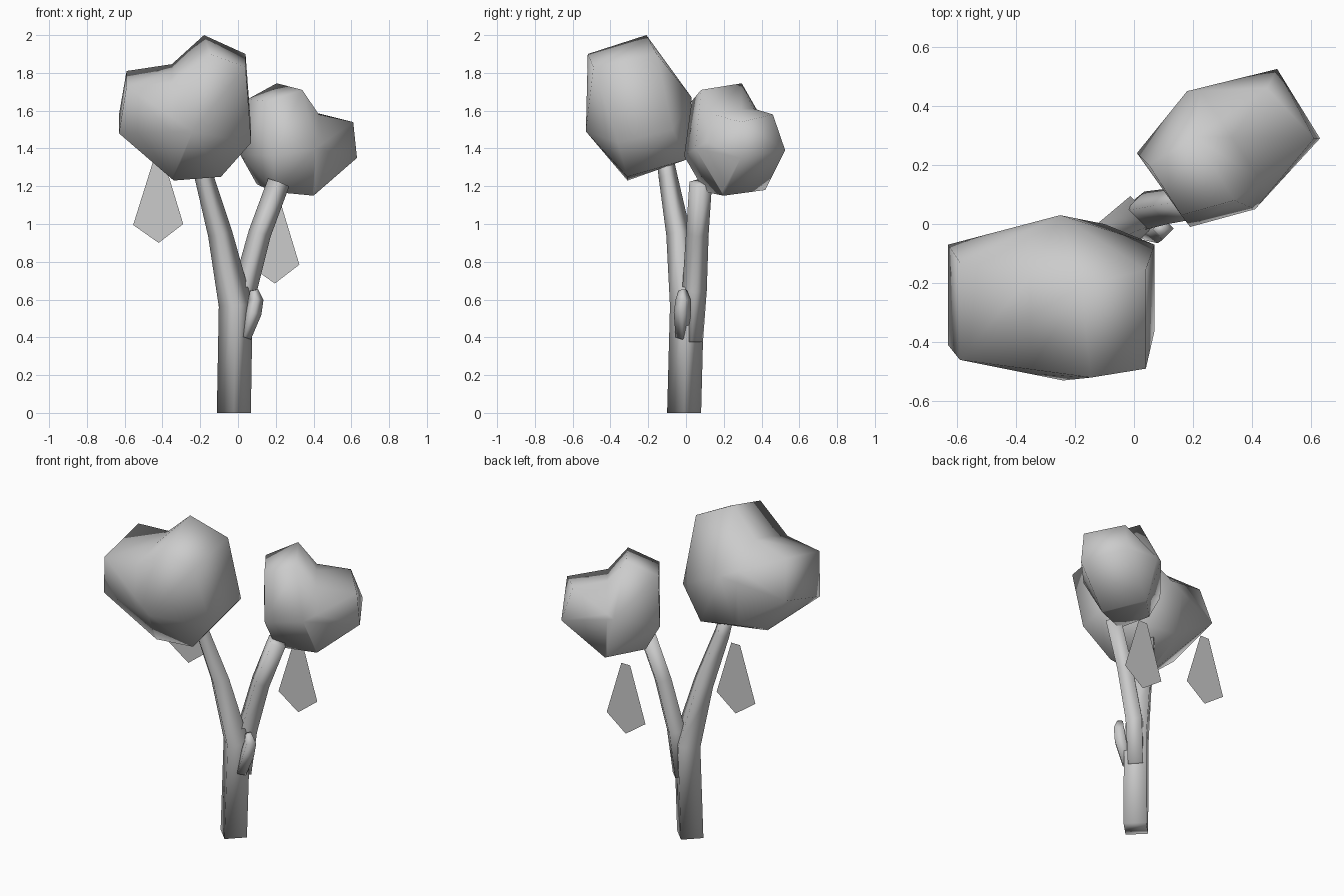
import bpy, bmesh, math
from mathutils import Vector

cube = bpy.data.objects.get("Cube")
if cube:
    bpy.data.objects.remove(cube, do_unlink=True)

grey = bpy.data.materials.new("plain_grey")
grey.use_nodes = True
grey.diffuse_color = (0.6, 0.6, 0.6, 1)
grey.node_tree.nodes["Principled BSDF"].inputs["Base Color"].default_value = (0.6, 0.6, 0.6, 1)


def finish(bm, name):
    """Turn a bmesh into a smooth shaded object."""
    for face in bm.faces:
        face.smooth = True
    mesh = bpy.data.meshes.new(name)
    bm.to_mesh(mesh)
    bm.free()
    mesh.materials.append(grey)
    obj = bpy.data.objects.new(name, mesh)
    bpy.context.collection.objects.link(obj)


def tube(name, path, radii, sides=4):
    """Sweep a tapering ring along a path and cap both ends."""
    bm = bmesh.new()
    pts = [Vector(p) for p in path]
    rings = []
    for i, (p, r) in enumerate(zip(pts, radii)):
        along = pts[min(i + 1, len(pts) - 1)] - pts[max(i - 1, 0)]
        if p.z == 0:
            along = Vector((0, 0, 1))
        turn = Vector((0, 0, 1)).rotation_difference(along.normalized())
        ring = []
        for k in range(sides):
            a = math.tau * k / sides
            ring.append(bm.verts.new(p + turn @ Vector((r * math.cos(a), r * math.sin(a), 0))))
        rings.append(ring)
    for low, high in zip(rings, rings[1:]):
        for k in range(sides):
            n = (k + 1) % sides
            bm.faces.new((low[k], low[n], high[n], high[k]))
    bm.faces.new(rings[0][::-1])
    bm.faces.new(rings[-1])
    finish(bm, name)


def crown(name, corners, crease_at, crease_normal, crease_above):
    """Faceted leaf mass: a hull with a crease pressed into its top."""
    bm = bmesh.new()
    for c in corners:
        bm.verts.new(c)
    hull = bmesh.ops.convex_hull(bm, input=bm.verts[:])
    spare = [g for g in hull["geom_interior"] if isinstance(g, bmesh.types.BMVert)]
    bmesh.ops.delete(bm, geom=spare, context="VERTS")
    cut = bmesh.ops.bisect_plane(bm, geom=bm.verts[:] + bm.edges[:] + bm.faces[:],
                                 plane_co=crease_at, plane_no=crease_normal)
    for g in cut["geom_cut"]:
        if isinstance(g, bmesh.types.BMVert) and g.co.z > crease_above:
            g.co.z -= 0.075
    bmesh.ops.recalc_face_normals(bm, faces=bm.faces[:])
    finish(bm, name)


def leaf(name, x, y, z):
    """Thin hanging kite-shaped leaf, one flat face."""
    bm = bmesh.new()
    outline = [(0, 0), (.13, .1), (.03, .43), (-.03, .43), (-.135, .095)]
    bm.faces.new([bm.verts.new((x + u, y, z + w)) for u, w in outline])
    finish(bm, name)


# Trunk running on into the right-hand branch
tube("trunk", [(-.022, -.01, 0), (-.012, .005, .57), (-.095, -.04, .95), (-.18, -.095, 1.25), (-.21, -.12, 1.4)],
     [.09, .09, .065, .05, .042])

# Branch forking to the other side
tube("left_branch", [(.01, .03, .38), (.035, .045, .65), (.115, .06, .95), (.215, .078, 1.22)],
     [.06, .065, .06, .06])

# Broken twig on the trunk
tube("twig_stub", [(.035, -.02, .40), (.08, -.02, .53), (.095, -.015, .60), (.085, -.018, .65)],
     [.035, .045, .04, .022])

# Leaf masses
crown("large_crown", [
    (-.59, -.46, 1.73), (-.63, -.41, 1.48), (-.63, -.07, 1.58), (-.59, -.13, 1.81),
    (-.18, -.21, 2.00), (-.145, -.52, 1.90), (.04, -.49, 1.83), (-.24, -.53, 1.49),
    (.07, -.36, 1.43), (.07, -.07, 1.50), (.04, -.155, 1.90), (-.25, .03, 1.67),
    (-.10, 0, 1.34), (-.32, -.015, 1.37), (-.34, -.31, 1.23), (-.09, -.31, 1.25),
], (-.35, 0, 0), (1, 0, 0), 1.76)
crown("small_crown", [
    (.205, .295, 1.745), (.34, .08, 1.71), (.05, .20, 1.66), (.16, .03, 1.65),
    (.45, .46, 1.58), (.61, .29, 1.54), (.63, .29, 1.35), (.485, .525, 1.39),
    (.18, .45, 1.45), (.01, .24, 1.37), (.19, -.01, 1.36), (.41, .05, 1.40),
    (.40, .20, 1.15), (.19, .10, 1.17), (.26, .42, 1.18), (.10, .25, 1.21),
], (.36, .25, 0), (.83, .56, 0), 1.57)

# Hanging leaves
leaf("right_leaf", -.42, .115, .90)
leaf("left_leaf", .195, .31, .685)
